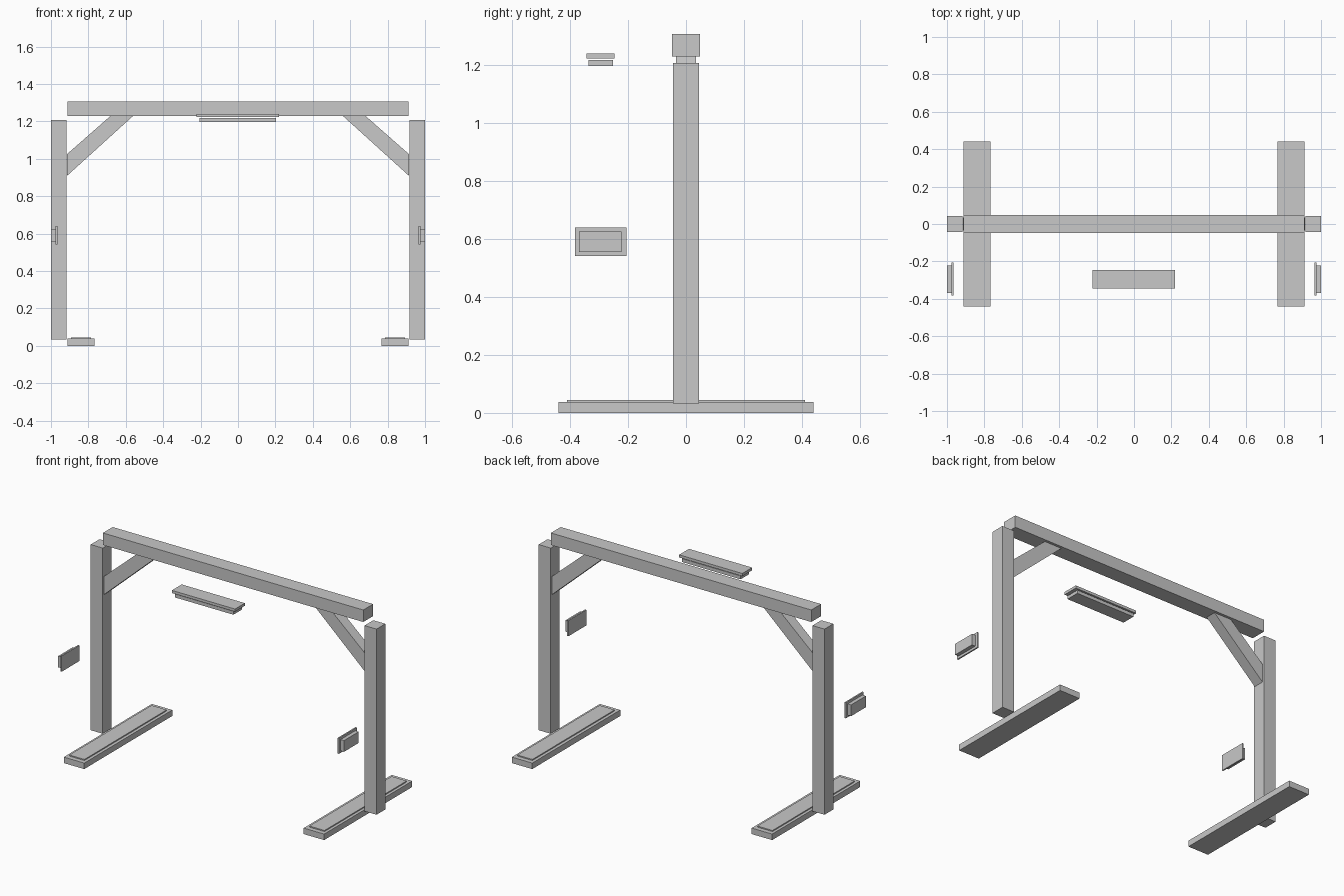
import bpy

default = bpy.data.objects.get("Cube")
if default:
    bpy.data.objects.remove(default, do_unlink=True)

# One plain grey for every part
grey = bpy.data.materials.new("light_grey")
grey.use_nodes = True
colour = (0.58, 0.58, 0.58, 1)
grey.diffuse_color = colour
grey.node_tree.nodes["Principled BSDF"].inputs["Base Color"].default_value = colour


def prism(name, outline, y0, y1):
    """Extrude an x-z outline along y."""
    n = len(outline)
    verts = [(x, y, z) for y in (y0, y1) for x, z in outline]
    faces = [list(range(n)), list(range(n, 2 * n))[::-1]]
    faces += [(i, i + n, (i + 1) % n + n, (i + 1) % n) for i in range(n)]
    mesh = bpy.data.meshes.new(name)
    mesh.from_pydata(verts, [], faces)
    mesh.materials.append(grey)
    obj = bpy.data.objects.new(name, mesh)
    bpy.context.collection.objects.link(obj)
    return obj


def box(name, x0, x1, y0, y1, z0, z1):
    return prism(name, [(x0, z0), (x1, z0), (x1, z1), (x0, z1)], y0, y1)


def mirrored(name, outline, y0, y1):
    """Make the +x part and its twin on the -x side."""
    prism("left_" + name, outline, y0, y1)
    prism("right_" + name, [(-x, z) for x, z in reversed(outline)], y0, y1)


def mirrored_box(name, x0, x1, y0, y1, z0, z1):
    mirrored(name, [(x0, z0), (x1, z0), (x1, z1), (x0, z1)], y0, y1)


# Top beam
box("top_beam", -0.911, 0.911, -0.049, 0.049, 1.23, 1.306)

# Posts, diagonal braces and feet with raised pads
mirrored_box("post", 0.916, 1.0, -0.044, 0.044, 0.033, 1.207)
mirrored("brace", [(0.913, 0.91), (0.913, 1.026), (0.682, 1.229), (0.561, 1.229)],
         -0.034, 0.034)
mirrored_box("foot", 0.768, 0.911, -0.44, 0.44, 0, 0.038)
mirrored_box("foot_pad", 0.787, 0.893, -0.411, 0.411, 0.038, 0.045)

# Side panels: a thin back plate and an outer box
mirrored_box("side_plate", 0.966, 0.975, -0.383, -0.205, 0.541, 0.64)
mirrored_box("side_box", 0.976, 1.0, -0.369, -0.222, 0.555, 0.626)

# Hanging bar: a wide cap over a slightly smaller body
box("bar_cap", -0.222, 0.22, -0.344, -0.246, 1.223, 1.24)
box("bar_body", -0.206, 0.204, -0.337, -0.251, 1.197, 1.218)
